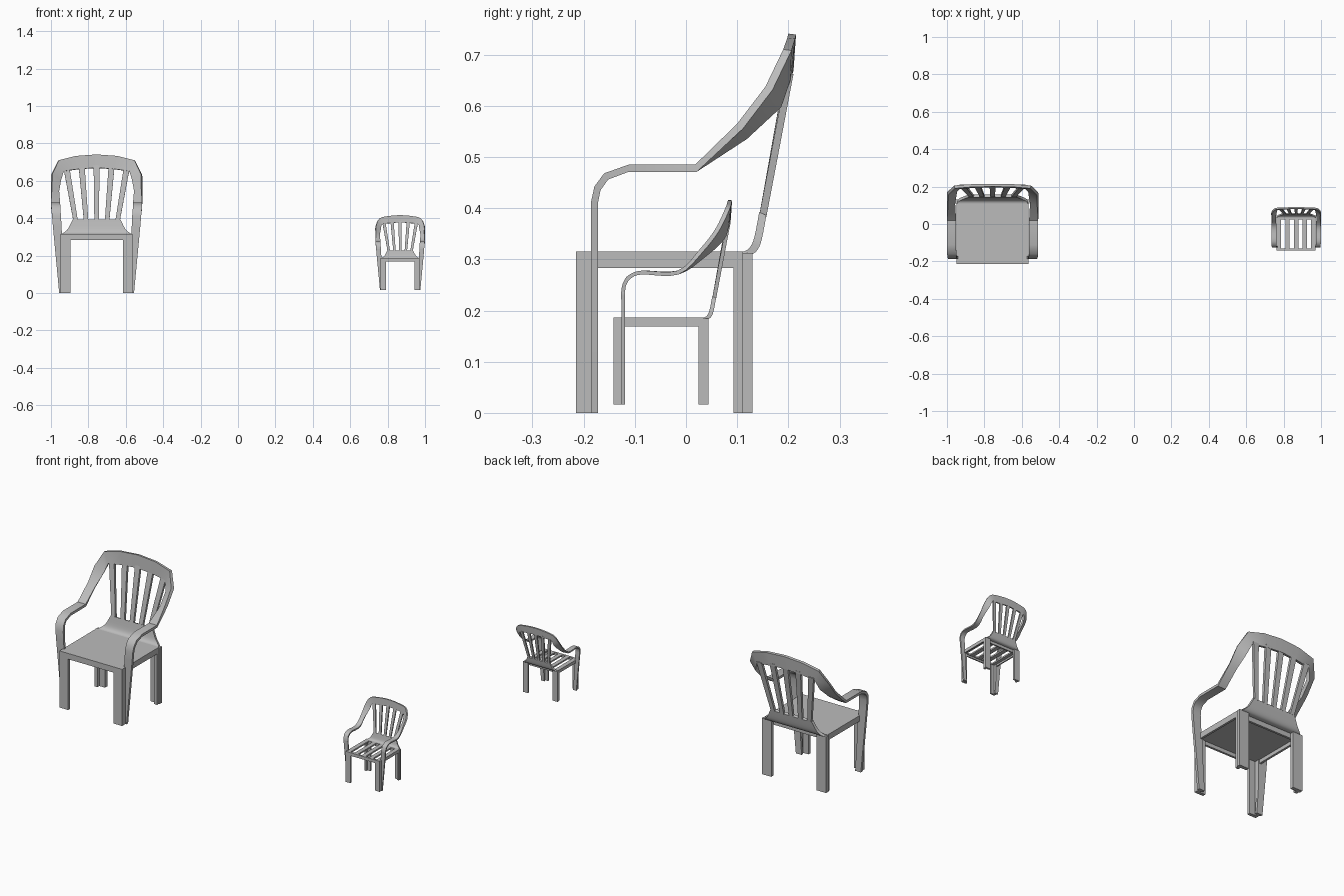
import bpy, bmesh, math
from mathutils import Vector

if "Cube" in bpy.data.objects:
    bpy.data.objects.remove(bpy.data.objects["Cube"], do_unlink=True)

GREY = (0.5, 0.5, 0.5, 1.0)
plastic = bpy.data.materials.new("grey_plastic")
plastic.use_nodes = True
plastic.diffuse_color = GREY
plastic.node_tree.nodes["Principled BSDF"].inputs["Base Color"].default_value = GREY


def make(name, lofts, origin, scale):
    """One object from a list of lofts, each a list of equal closed rings."""
    bm = bmesh.new()
    for rings in lofts:
        rows = [[bm.verts.new(origin + scale * Vector(p)) for p in r] for r in rings]
        n = len(rows[0])
        for a, b in zip(rows, rows[1:]):
            for i in range(n):
                j = (i + 1) % n
                bm.faces.new((a[i], a[j], b[j], b[i]))
        bm.faces.new(rows[0])
        bm.faces.new(rows[-1])
    bmesh.ops.recalc_face_normals(bm, faces=bm.faces)
    mesh = bpy.data.meshes.new(name)
    bm.to_mesh(mesh)
    bm.free()
    mesh.materials.append(plastic)
    obj = bpy.data.objects.new(name, mesh)
    bpy.context.collection.objects.link(obj)
    bpy.ops.object.select_all(action='DESELECT')
    obj.select_set(True)
    bpy.context.view_layer.objects.active = obj
    bpy.ops.object.shade_smooth_by_angle(angle=math.radians(35))


def box(x0, x1, y0, y1, z0, z1):
    return [[(x0, y0, z), (x1, y0, z), (x1, y1, z), (x0, y1, z)] for z in (z0, z1)]


def strip(stations):
    """Flat band: each station has two front edge points and a thickness vector."""
    return [[o, i, Vector(i) + Vector(d), Vector(o) + Vector(d)] for o, i, d in stations]


def flip(p):
    return (-p[0], p[1], p[2])


def refine(rings, steps):
    """Spline the rings for a rounder sweep."""
    out = []
    last = len(rings) - 1
    for k in range(last):
        quad = [rings[max(0, min(last, k + m))] for m in (-1, 0, 1, 2)]
        for s in range(steps):
            t = s / steps
            ring = []
            for a, b, c, d in zip(*quad):
                a, b, c, d = Vector(a), Vector(b), Vector(c), Vector(d)
                ring.append(b + 0.5 * t * (c - a + t * (2 * a - 5 * b + 4 * c - d
                            + t * (3 * (b - c) + d - a))))
            out.append(ring)
    return out + [rings[-1]]


# Half of the band that runs from floor, over the arm, to the top of the back
ARM = [
    ((.2, -.186, 0), (.165, -.186, 0), (0, .014, 0)),
    ((.234, -.186, .36), (.188, -.186, .36), (0, .014, 0)),
    ((.238, -.186, .41), (.19, -.186, .41), (0, .014, 0)),
    ((.241, -.179, .442), (.193, -.179, .442), (0, .012, -.007)),
    ((.243, -.16, .468), (.194, -.16, .468), (0, .008, -.012)),
    ((.244, -.112, .485), (.195, -.112, .485), (0, 0, -.014)),
    ((.244, .018, .485), (.195, .018, .485), (0, .003, -.014)),
    ((.238, .1, .565), (.2, .108, .545), (.007, .011, -.01)),
    ((.236, .155, .637), (.19, .172, .603), (.008, .014, -.006)),
    ((.202, .19, .71), (.175, .188, .652), (.003, .016, -.002)),
    ((.11, .198, .733), (.09, .193, .664), (0, .015, -.002)),
    ((0, .2, .741), (0, .195, .67), (0, .015, -.002)),
]
# Lower back: y, z and half width of each row
LOWER_BACK = [(.1, .314, .19), (.115, .316, .186), (.126, .325, .172),
              (.134, .345, .152), (.143, .392, .128)]


def chair(prefix, origin, scale, slotted):
    origin = Vector(origin)

    def add(name, lofts):
        make(prefix + name, lofts, origin, scale)

    # Arms and top rail in one band
    band = strip(ARM + [(flip(o), flip(i), flip(d)) for o, i, d in ARM[-2::-1]])
    add("arms_and_top_rail", [refine(band, 4) if slotted else band])

    # Lower back panel curving up from the seat
    rows = strip([((w, y, z), (-w, y, z), (0, .014, -.006)) for y, z, w in LOWER_BACK])
    add("lower_back", [refine(rows, 3)])

    # Fanned back slats
    slats = []
    for k in range(-2, 3):
        low, top = k * .056, k * .08
        zt = .684 - .005 * k * k
        slats.append(strip([
            ((low - .012, .143, .385), (low + .012, .143, .385), (0, .014, -.002)),
            ((top - .016, .196, zt), (top + .016, .196, zt), (0, .014, -.002))]))
    add("back_slats", slats)

    # Seat, solid or slotted
    if slotted:
        bars = [box(c * .085 - .021, c * .085 + .021, -.2, .1, .3, .315)
                for c in range(-2, 3)]
        add("seat", bars + [box(-.19, .19, -.21, -.195, .3, .315),
                            box(-.19, .19, .095, .11, .3, .315)])
    else:
        add("seat", [box(-.19, .19, -.213, .108, .303, .315)])

    # Apron under the seat edge
    add("seat_rim", [box(-.193, .193, -.215, -.203, .283, .315),
                     box(-.193, .193, .098, .11, .283, .3149)]
        + [box(min(a, b), max(a, b), -.215, .11, .283, .315)
           for a, b in ((.181, .193), (-.181, -.193))])

    # Angle-section legs
    for side, s in (("left", 1), ("right", -1)):
        def plate(a, b, y0, y1, z):
            return box(min(s * a, s * b), max(s * a, s * b), y0, y1, 0, z)
        add("front_leg_" + side, [plate(.14, .193, -.215, -.197, .3),
                                  plate(.175, .193, -.197, -.172, .3)])
        add("back_leg_" + side, [plate(.14, .198, .11, .13, .312),
                                 plate(.175, .193, .093, .11, .3)])


chair("large_", (-.756, 0, 0), 1.0, False)
chair("small_", (.867, -.026, .016), .54, True)
